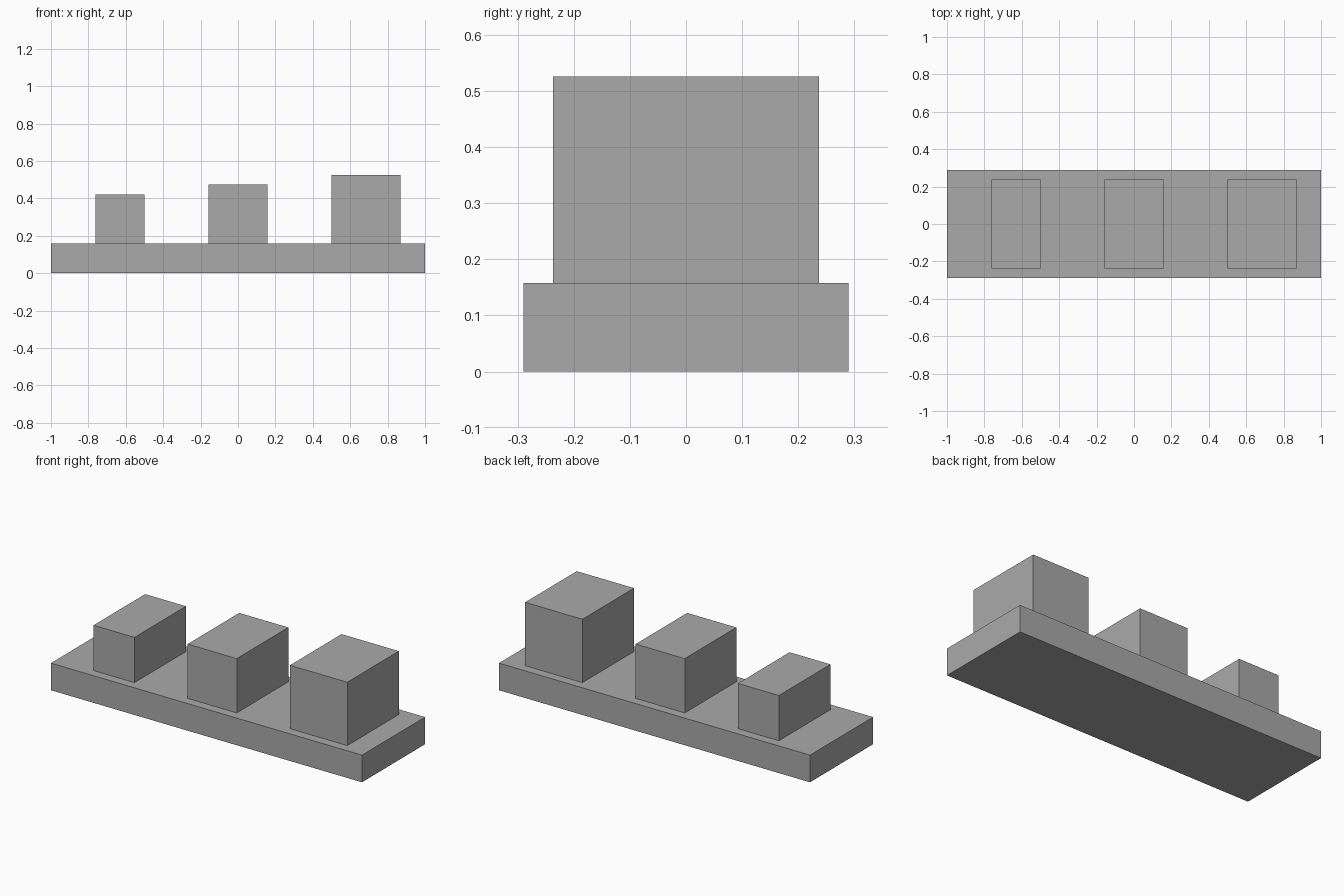
import bpy

cube = bpy.data.objects.get("Cube")
if cube:
    bpy.data.objects.remove(cube, do_unlink=True)

UNIT = 2 / 38  # the base is 38 modules long

grey = bpy.data.materials.new("plain_grey")
grey.use_nodes = True
colour = (0.4, 0.4, 0.4, 1)
grey.diffuse_color = colour
grey.node_tree.nodes["Principled BSDF"].inputs["Base Color"].default_value = colour


def box(name, x, bottom, width, depth, height):
    """Add a box, measured in modules, standing at the given bottom height."""
    bpy.ops.mesh.primitive_cube_add(
        size=1, location=(x * UNIT, 0, (bottom + height / 2) * UNIT))
    obj = bpy.context.object
    obj.name = name
    obj.scale = (width * UNIT, depth * UNIT, height * UNIT)
    bpy.ops.object.transform_apply(location=False, rotation=False, scale=True)
    obj.data.materials.append(grey)
    return obj


# Base slab
BASE_HEIGHT = 3
box("base_slab", 0, 0, 38, 11, BASE_HEIGHT)

# Three blocks, each as tall as it is wide
for name, x, size in (("small_block", -12, 5),
                      ("medium_block", 0, 6),
                      ("large_block", 13, 7)):
    box(name, x, BASE_HEIGHT, size, 9, size)
